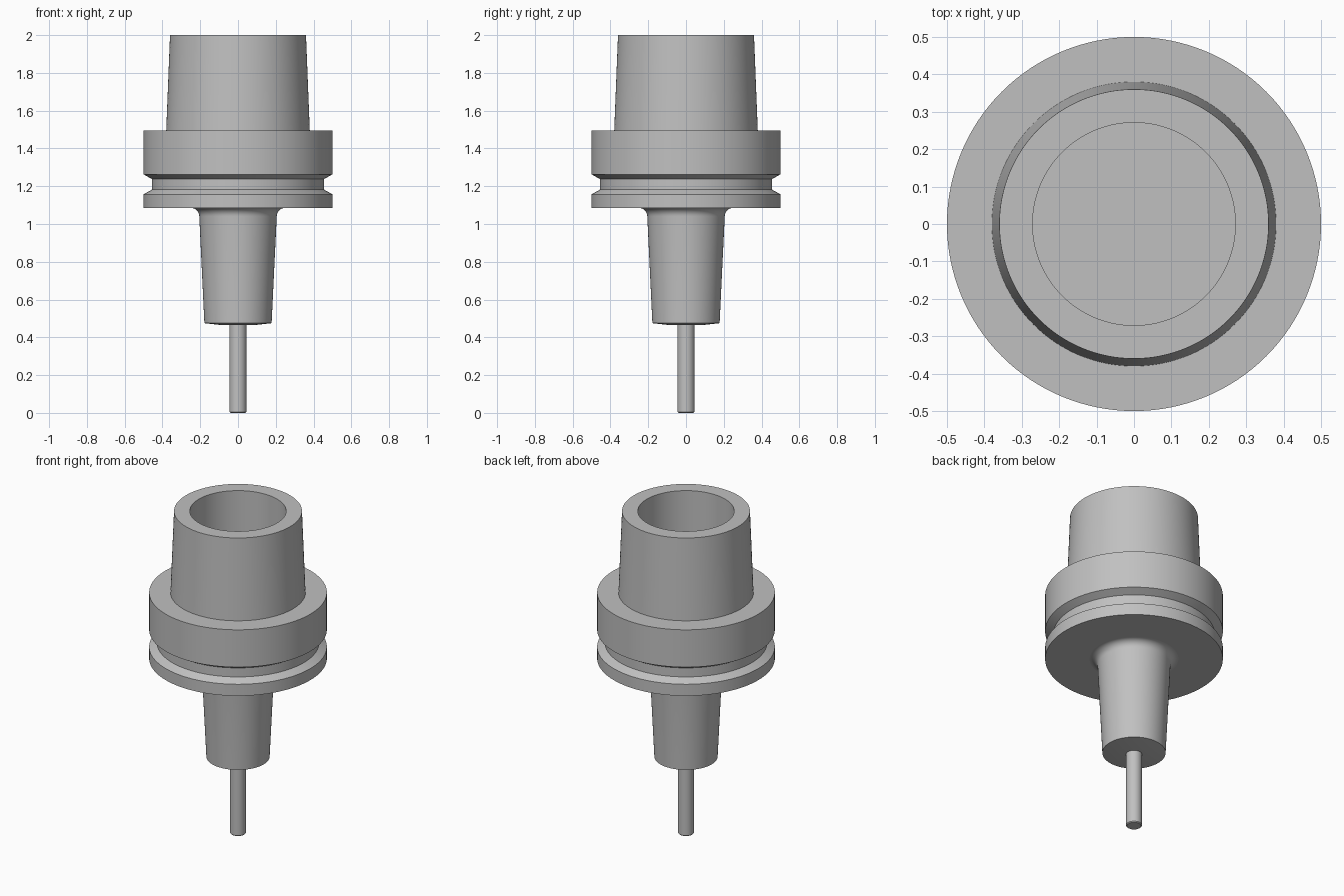
import bpy
import bmesh
from math import sin, cos, pi, radians

SEGMENTS = 128

cube = bpy.data.objects.get("Cube")
if cube:
    bpy.data.objects.remove(cube, do_unlink=True)

steel = bpy.data.materials.new("steel grey")
steel.use_nodes = True
steel.diffuse_color = (0.53, 0.53, 0.53, 1)
steel.node_tree.nodes["Principled BSDF"].inputs["Base Color"].default_value = steel.diffuse_color


def lathe(name, profile):
    """Spin an (r, z) profile, listed from bottom to top, around the z axis."""
    bm = bmesh.new()
    verts = [bm.verts.new((r, 0, z)) for r, z in profile]
    edges = [bm.edges.new(pair) for pair in zip(verts, verts[1:])]
    bmesh.ops.spin(bm, geom=verts + edges, cent=(0, 0, 0), axis=(0, 0, 1),
                   angle=2 * pi, steps=SEGMENTS)
    bmesh.ops.remove_doubles(bm, verts=bm.verts, dist=0.0001)
    bmesh.ops.recalc_face_normals(bm, faces=bm.faces)
    mesh = bpy.data.meshes.new(name)
    bm.to_mesh(mesh)
    bm.free()
    mesh.materials.append(steel)
    obj = bpy.data.objects.new(name, mesh)
    bpy.context.collection.objects.link(obj)
    bpy.ops.object.select_all(action="DESELECT")
    obj.select_set(True)
    bpy.context.view_layer.objects.active = obj
    bpy.ops.object.shade_smooth_by_angle(angle=radians(25))
    return obj


# Cutting tool shank with a tiny chamfered end
lathe("tool_shank", [(0, 0), (0.04, 0), (0.045, 0.005), (0.045, 0.48), (0, 0.48)])

# Tapered nose, flaring into the flange with a quarter-round fillet
FILLET = 0.045
fillet = [(0.25 - FILLET * cos(a), 1.04 + FILLET * sin(a))
          for a in (i * pi / 16 for i in range(9))]
lathe("tapered_nose", [(0, 0.465), (0.09, 0.465), (0.178, 0.475)] + fillet + [(0, 1.085)])

# Grooved flange, upper taper and hollow bore
lathe("flange_and_taper", [
    (0, 1.085), (0.5, 1.085), (0.5, 1.157), (0.456, 1.182),
    (0.456, 1.238), (0.5, 1.263), (0.5, 1.495), (0.38, 1.495),
    (0.36, 2), (0.271, 2), (0.271, 1.45), (0, 1.45)])
